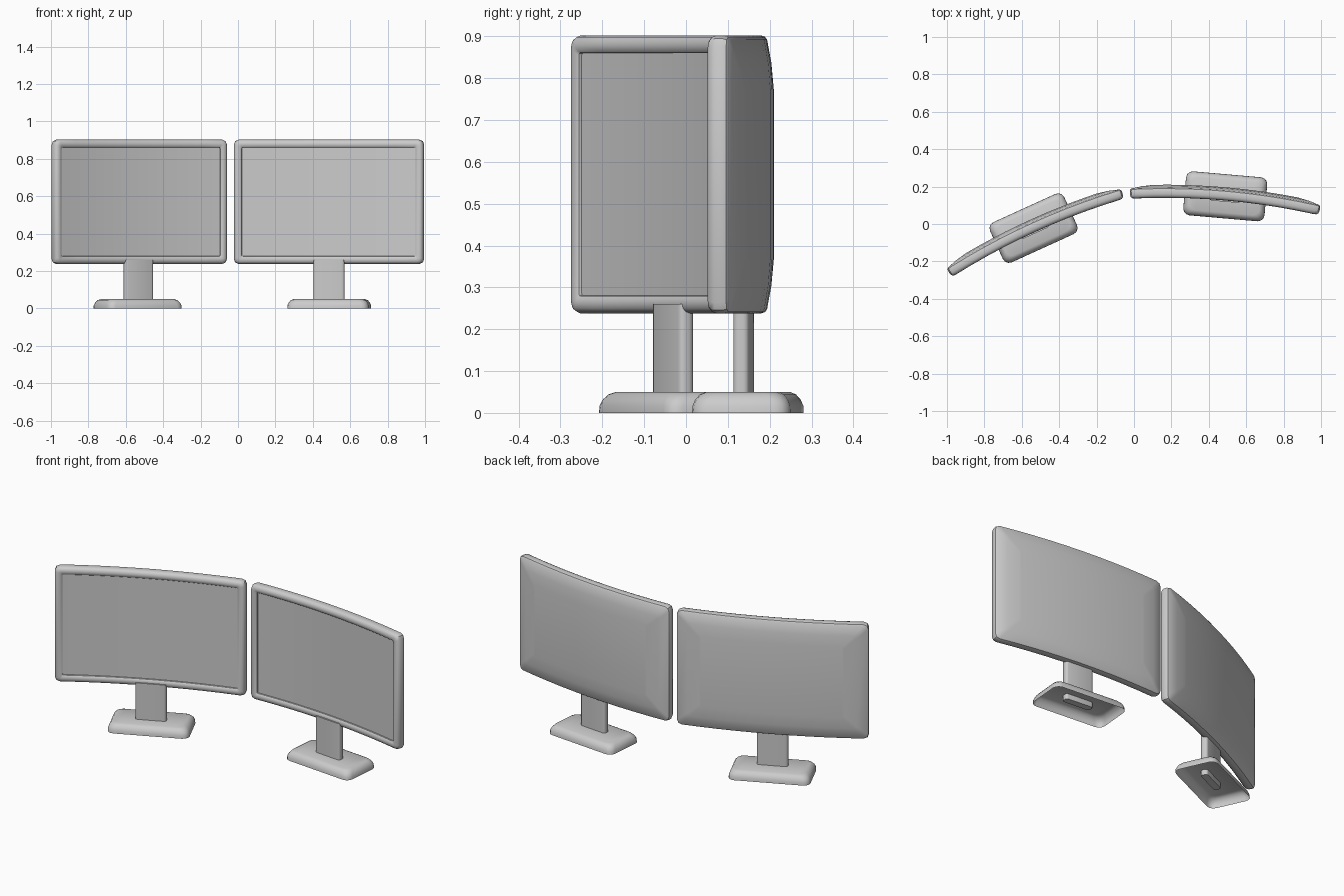
import bpy, bmesh, math
from mathutils import Matrix

if "Cube" in bpy.data.objects:
    bpy.data.objects.remove(bpy.data.objects["Cube"])


def ring(hu, hv, c, nseg, ncorner):
    """Rounded rectangle: lower side left to right, then upper side back."""
    arc = [(hu - c + c * math.sin(a), -hv + c - c * math.cos(a))
           for a in (math.pi / 2 * i / ncorner for i in range(ncorner + 1))]
    left = [(-u, v) for u, v in reversed(arc)]
    s = hu - c
    mid = [(-s + 2 * s * i / nseg, -hv) for i in range(1, nseg)]
    low = left + mid + arc
    return low + [(u, -v) for u, v in reversed(low)]


def loft(name, rings, place, cap_start=True, cap_end=True, angle=35):
    """Skin a list of (points, depth) rings; caps are strips of columns."""
    bm = bmesh.new()
    loops = [[bm.verts.new(place(u, v, d)) for u, v in pts] for pts, d in rings]
    n = len(loops[0])
    for a, b in zip(loops, loops[1:]):
        for i in range(n):
            j = (i + 1) % n
            bm.faces.new((a[i], a[j], b[j], b[i]))
    for loop, wanted, flip in ((loops[0], cap_start, True), (loops[-1], cap_end, False)):
        if wanted:
            for i in range(n // 2 - 1):
                f = [loop[i], loop[i + 1], loop[n - 2 - i], loop[n - 1 - i]]
                bm.faces.new(f[::-1] if flip else f)
    bmesh.ops.recalc_face_normals(bm, faces=bm.faces)
    me = bpy.data.meshes.new(name)
    bm.to_mesh(me)
    bm.free()
    ob = bpy.data.objects.new(name, me)
    bpy.context.collection.objects.link(ob)
    bpy.ops.object.select_all(action='DESELECT')
    bpy.context.view_layer.objects.active = ob
    ob.select_set(True)
    bpy.ops.object.shade_smooth_by_angle(angle=math.radians(angle))
    return ob


R = 3.7                       # curvature radius of the display
HW, HH, ZC, YC = 0.511, 0.332, 0.570, 0.006


def bend(x, z, y):
    a = x / R
    return ((R + y) * math.sin(a), (R + y) * math.cos(a) - R + YC, z + ZC)


def flat(x, y, z):
    return (x, y, z)


def monitor(side, x, y, yaw):
    # curved display: (inset, depth, corner size) from screen edge to back panel
    profile = [(0.042, -0.014, 0.006), (0.041, -0.021, 0.006), (0.035, -0.026, 0.008),
               (0.024, -0.028, 0.012), (0.012, -0.026, 0.018), (0.004, -0.019, 0.024),
               (0.0, -0.008, 0.026), (0.0, 0.012, 0.026), (0.003, 0.021, 0.025),
               (0.010, 0.026, 0.022), (0.065, 0.036, 0.015), (0.13, 0.042, 0.01)]
    display = loft(side + "_display",
                   [(ring(HW - i, HH - i, c, 10, 2), d) for i, d, c in profile], bend)

    # neck with rounded vertical edges
    neck_ring = [(u, v - 0.01) for u, v in ring(0.083, 0.019, 0.013, 1, 3)]
    neck = loft(side + "_neck", [(neck_ring, 0.02), (neck_ring, 0.26)], flat)

    # hollow foot, open underneath
    foot = loft(side + "_foot",
                [(ring(0.218 - i, 0.118 - i, 0.036, 1, 3), z) for i, z in
                 ((0, 0), (0.001, 0.017), (0.007, 0.032), (0.017, 0.044), (0.03, 0.05))],
                flat, cap_start=False, angle=50)

    for ob in (display, neck, foot):
        ob.matrix_world = Matrix.Translation((x, y, 0)) @ Matrix.Rotation(math.radians(yaw), 4, 'Z')


monitor("right", 0.488, 0.148, -5)
monitor("left", -0.537, -0.022, 24.5)
